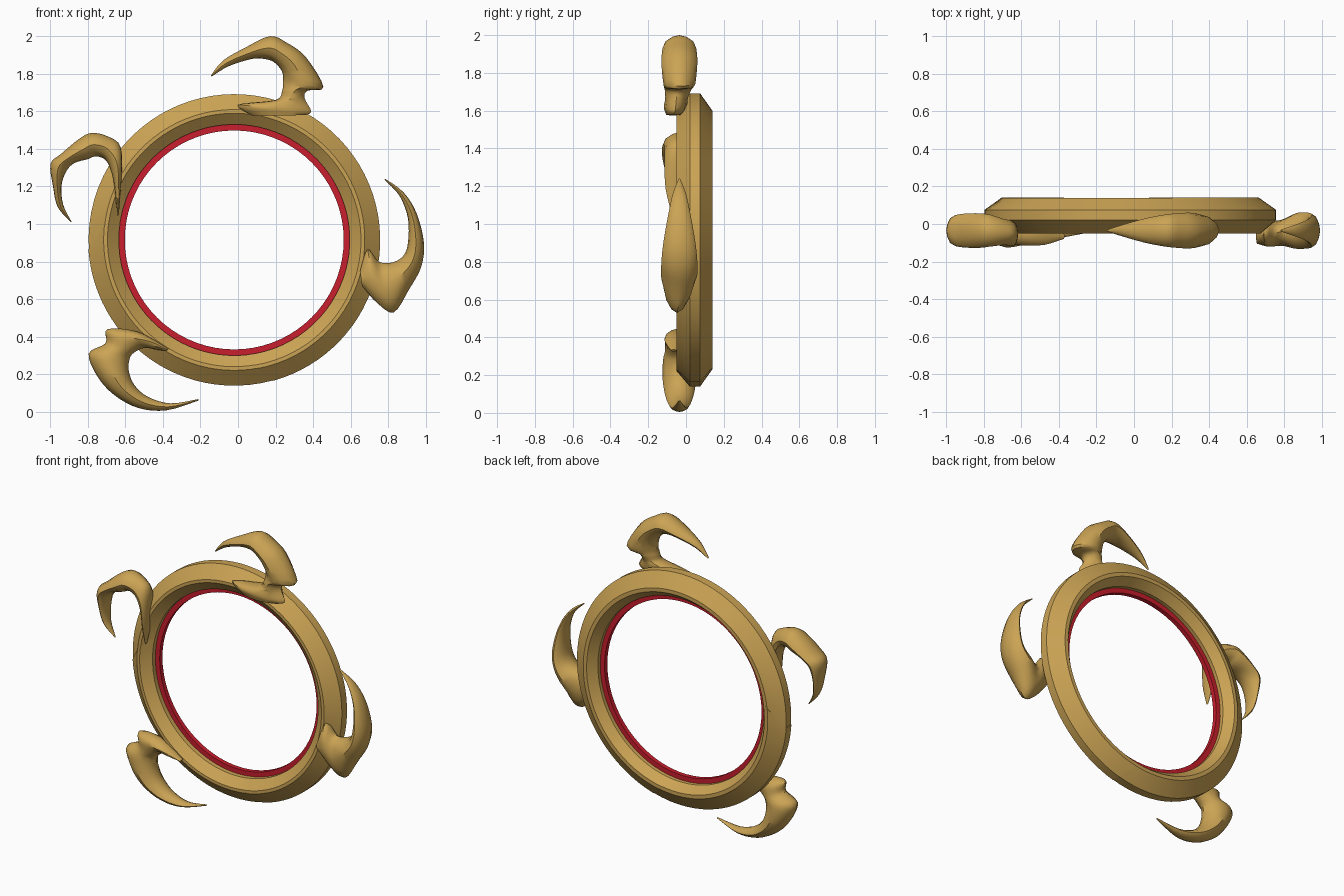
import bpy, bmesh, math
from mathutils import Vector

cube = bpy.data.objects.get("Cube")
if cube:
    bpy.data.objects.remove(cube)


def material(name, rgb):
    m = bpy.data.materials.new(name)
    m.use_nodes = True
    m.diffuse_color = (*rgb, 1)
    bsdf = m.node_tree.nodes["Principled BSDF"]
    bsdf.inputs["Base Color"].default_value = (*rgb, 1)
    bsdf.inputs["Roughness"].default_value = 0.6
    return m


gold = material("gold", (0.60, 0.37, 0.09))
red = material("red", (0.58, 0.013, 0.026))
CX, CZ = -0.02, 0.915   # ring centre


def loft(name, sections, mat, closed=False, angle=35):
    """Skin a list of equal-sized point loops."""
    bm = bmesh.new()
    loops = [[bm.verts.new(p) for p in s] for s in sections]
    n = len(loops[0])
    pairs = list(zip(loops, loops[1:]))
    if closed:
        pairs.append((loops[-1], loops[0]))
    else:
        bm.faces.new(loops[0])
        bm.faces.new(loops[-1])
    for a, b in pairs:
        for i in range(n):
            j = (i + 1) % n
            bm.faces.new((a[i], a[j], b[j], b[i]))
    bmesh.ops.recalc_face_normals(bm, faces=bm.faces)
    me = bpy.data.meshes.new(name)
    bm.to_mesh(me)
    bm.free()
    me.materials.append(mat)
    ob = bpy.data.objects.new(name, me)
    bpy.context.collection.objects.link(ob)
    bpy.ops.object.select_all(action='DESELECT')
    ob.select_set(True)
    bpy.context.view_layer.objects.active = ob
    bpy.ops.object.shade_smooth_by_angle(angle=math.radians(angle))
    return ob


def polar(r, deg, y):
    a = math.radians(deg)
    return Vector((CX + r * math.cos(a), y, CZ + r * math.sin(a)))


# Bevelled ring in two arcs meeting at slanted, slightly stepped seams
RIM = [(0.777, 0.02), (0.777, 0.075), (0.685, 0.14), (0.66, 0.14),
       (0.615, 0.085), (0.615, 0.0), (0.675, -0.05), (0.695, -0.05)]


def ring_arc(name, start, end, steps, slant0, slant1):
    sections = []
    for i in range(steps + 1):
        t = i / steps
        grow = 1.006 - 0.014 * t
        fade0, fade1 = max(0, 1 - 5 * t), max(0, 5 * t - 4)
        loop = []
        for r, y in RIM:
            lean = (r - 0.7) / 0.16 * (slant0 * fade0 + slant1 * fade1)
            loop.append(polar(0.615 + (r - 0.615) * grow,
                              start + (end - start) * t + lean,
                              0.045 + (y - 0.045) * grow))
        sections.append(loop)
    loft(name, sections, gold, angle=25)


ring_arc("ring_long_arc", -79, 175, 60, 9, 18)
ring_arc("ring_short_arc", 175, 281, 28, 18, 9)

# Thin red lining inside the ring
loft("red_lining", [[polar(r, i * 360 / 72, y) for r, y in
                     ((0.583, 0.03), (0.583, 0.06), (0.635, 0.06), (0.635, 0.03))]
                    for i in range(72)], red, closed=True)


# Claws: each row is outer x, outer z, inner x, inner z, half thickness
def spline(p0, p1, p2, p3, t):
    return [0.5 * (2 * b + (c - a) * t + (2 * a - 5 * b + 4 * c - d) * t * t
                   + (3 * b - a - 3 * c + d) * t ** 3)
            for a, b, c, d in zip(p0, p1, p2, p3)]


def claw(name, rows):
    n = len(rows)
    fine = []
    for i in range(n - 1):
        quad = [rows[max(0, min(n - 1, i + k))] for k in (-1, 0, 1, 2)]
        fine += [spline(*quad, t / 4) for t in range(4)]
    fine.append(rows[-1])
    sections = []
    for k, (ox, oz, ix, iz, h) in enumerate(fine):
        # The root sits further forward than the hook
        y0 = -0.035 - 0.03 * max(0, k / (len(fine) - 1) - 0.6) / 0.4
        outer, inner = Vector((ox, y0, oz)), Vector((ix, y0, iz))
        mid, half = (outer + inner) / 2, (outer - inner) / 2
        loop = []
        for j in range(12):
            a = 2 * math.pi * j / 12
            s = math.sin(a)
            loop.append(mid + half * math.cos(a)
                        + Vector((0, h * s * abs(s) ** 0.25, 0)))
        sections.append(loop)
    loft(name, sections, gold, angle=40)


claw("top_claw", [
    (-0.145, 1.79, -0.14, 1.785, 0.005), (-0.08, 1.87, -0.05, 1.84, 0.03),
    (0.04, 1.94, 0.08, 1.88, 0.065), (0.17, 2.0, 0.16, 1.875, 0.085),
    (0.26, 1.965, 0.20, 1.855, 0.092), (0.36, 1.89, 0.235, 1.81, 0.095),
    (0.455, 1.73, 0.24, 1.76, 0.085), (0.37, 1.71, 0.235, 1.71, 0.07),
    (0.355, 1.67, 0.20, 1.66, 0.06), (0.39, 1.60, 0.0, 1.635, 0.06),
    (0.36, 1.58, 0.08, 1.575, 0.04)])

claw("left_claw", [
    (0.785, 1.24, 0.78, 1.235, 0.005), (0.88, 1.17, 0.86, 1.15, 0.035),
    (0.95, 1.06, 0.905, 1.03, 0.06), (0.99, 0.90, 0.905, 0.90, 0.085),
    (0.975, 0.77, 0.88, 0.83, 0.095), (0.91, 0.65, 0.82, 0.795, 0.095),
    (0.83, 0.53, 0.75, 0.80, 0.07), (0.74, 0.58, 0.69, 0.865, 0.065),
    (0.66, 0.67, 0.65, 0.75, 0.04)])

claw("lower_right_claw", [
    (-0.21, 0.06, -0.21, 0.068, 0.005), (-0.38, 0.008, -0.36, 0.045, 0.035),
    (-0.53, 0.02, -0.48, 0.08, 0.06), (-0.66, 0.09, -0.55, 0.14, 0.08),
    (-0.75, 0.19, -0.58, 0.21, 0.09), (-0.795, 0.31, -0.58, 0.27, 0.085),
    (-0.705, 0.365, -0.56, 0.31, 0.07), (-0.695, 0.44, -0.50, 0.34, 0.065),
    (-0.53, 0.425, -0.43, 0.33, 0.055), (-0.37, 0.335, -0.38, 0.325, 0.015)])

claw("right_claw", [
    (-0.89, 1.01, -0.885, 1.01, 0.005), (-0.96, 1.09, -0.93, 1.10, 0.035),
    (-0.985, 1.20, -0.94, 1.20, 0.06), (-0.998, 1.32, -0.915, 1.28, 0.08),
    (-0.94, 1.375, -0.87, 1.325, 0.09), (-0.85, 1.45, -0.80, 1.345, 0.092),
    (-0.78, 1.485, -0.755, 1.36, 0.085), (-0.69, 1.465, -0.70, 1.335, 0.07),
    (-0.625, 1.41, -0.665, 1.24, 0.065), (-0.62, 1.25, -0.65, 1.12, 0.05),
    (-0.635, 1.05, -0.64, 1.04, 0.01)])
